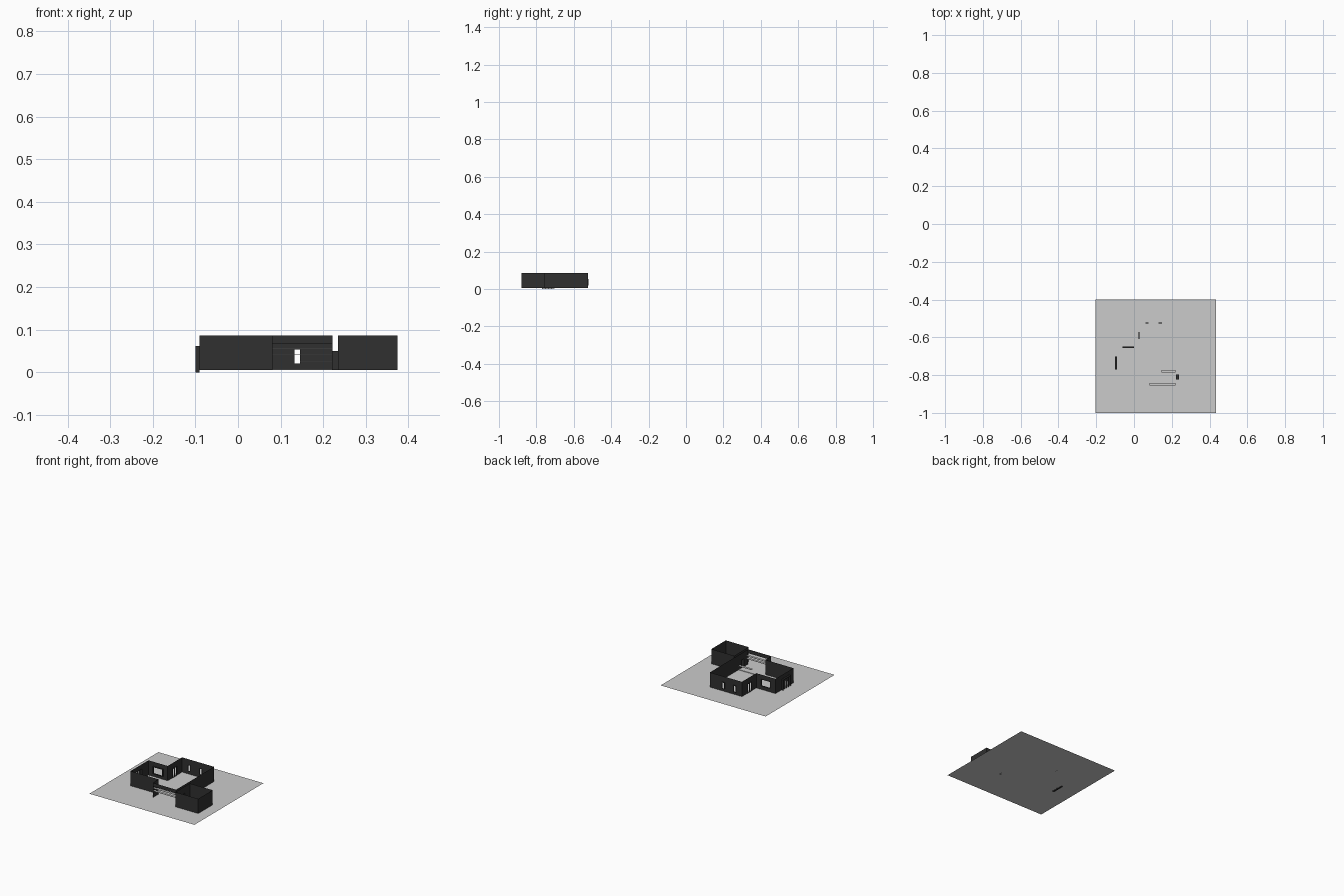
import bpy, bmesh
from mathutils import Vector

if "Cube" in bpy.data.objects:
    bpy.data.objects.remove(bpy.data.objects["Cube"])

G, TOP = 0.005, 0.086   # ground level and wall height

dark = bpy.data.materials.new("dark_wall")
dark.diffuse_color = (0.03, 0.03, 0.03, 1)
dark.use_nodes = True
dark.node_tree.nodes["Principled BSDF"].inputs["Base Color"].default_value = dark.diffuse_color


def finish(name, bm, mat=None):
    bmesh.ops.remove_doubles(bm, verts=bm.verts, dist=1e-5)
    me = bpy.data.meshes.new(name)
    bm.to_mesh(me)
    bm.free()
    ob = bpy.data.objects.new(name, me)
    bpy.context.collection.objects.link(ob)
    if mat:
        me.materials.append(mat)
    return ob


def add_box(bm, lo, hi):
    ret = bmesh.ops.create_cube(bm, size=1)
    for v in ret["verts"]:
        v.co = Vector([lo[i] + (v.co[i] + 0.5) * (hi[i] - lo[i]) for i in range(3)])


def add_wall(bm, p, q, holes=()):
    """Thin wall from p to q; holes are (start, end, z0, z1) along its changing axis."""
    ax = 0 if abs(q[0] - p[0]) > abs(q[1] - p[1]) else 1
    lo, hi = sorted((p[ax], q[ax]))

    def quad(a, b, z0, z1):
        pts = []
        for t, z in ((a, z0), (b, z0), (b, z1), (a, z1)):
            co = [p[0], p[1], z]
            co[ax] = t
            pts.append(bm.verts.new(co))
        bm.faces.new(pts)

    at = lo
    for a, b, z0, z1 in sorted(holes):
        if a > at:
            quad(at, a, G, TOP)
        if z0 > G:
            quad(a, b, G, z0)
        quad(a, b, z1, TOP)
        at = b
    if hi > at:
        quad(at, hi, G, TOP)


def frame(name, ax, pos, depth, hole, mullions=0, t=0.002):
    """Frame around a hole, lying in the plane at right angles to the other axis."""
    a, b, z0, z1 = hole
    bm = bmesh.new()

    def bar(s0, s1, h0, h1):
        lo, hi = [0, 0, h0], [0, 0, h1]
        lo[ax], hi[ax] = s0, s1
        lo[1 - ax], hi[1 - ax] = pos - depth / 2, pos + depth / 2
        add_box(bm, lo, hi)

    bar(a, b, z0, z0 + t)
    bar(a, b, z1 - t, z1)
    for i in range(mullions + 2):
        s = a + (b - a - t) * i / (mullions + 1)
        bar(s, s + t, z0 + t, z1 - t)
    finish(name, bm, dark)


# ground plane
bm = bmesh.new()
bm.faces.new([bm.verts.new(c) for c in
              ((-0.205, -1, G), (0.435, -1, G), (0.435, -0.4, G), (-0.205, -0.4, G))])
finish("ground_plane", bm)

# openings
back_windows = [(0.062, 0.078, 0.018, 0.055), (0.131, 0.147, 0.018, 0.055)]
side_door = (-0.608, -0.572, G, 0.056)
rear_window = (-0.06, 0.0, 0.022, 0.062)
bay = (-0.77, -0.702, 0.0, 0.062)
porch = (0.081, 0.221, G, 0.066)
link = (-0.822, -0.798, G, 0.05)

# main house: stepped outline without a roof
outline = [
    ((0.027, -0.525), (0.222, -0.525), back_windows),
    ((0.222, -0.525), (0.222, -0.855), [link]),
    ((0.222, -0.855), (0.08, -0.855), [porch]),
    ((0.08, -0.855), (0.08, -0.805), []),
    ((0.08, -0.805), (-0.09, -0.805), []),
    ((-0.09, -0.805), (-0.09, -0.65), [bay]),
    ((-0.09, -0.65), (0.027, -0.65), [rear_window]),
    ((0.027, -0.65), (0.027, -0.525), [side_door]),
]
bm = bmesh.new()
for p, q, holes in outline:
    add_wall(bm, p, q, holes)
finish("house_walls", bm, dark)

# detached side room
bm = bmesh.new()
x0, x1, y0, y1 = 0.235, 0.374, -0.88, -0.755
add_wall(bm, (x0, y0), (x1, y0))
add_wall(bm, (x1, y0), (x1, y1))
add_wall(bm, (x1, y1), (x0, y1))
add_wall(bm, (x0, y1), (x0, y0), [link])
finish("side_room_walls", bm, dark)

# window and door frames
for i, w in enumerate(back_windows):
    frame(f"back_window_frame_{i + 1}", 0, -0.523, 0.005, w)
frame("side_door_frame", 1, 0.027, 0.004, side_door, 1)
frame("rear_window_frame", 0, -0.653, 0.008, rear_window)
frame("bay_window_frame", 1, -0.095, 0.009, bay, 3)
frame("link_passage_frame", 1, 0.230, 0.016, link)

# pale horizontal rails across the porch and inside it
bm = bmesh.new()
for z in (0.040, 0.055):
    add_box(bm, (0.081, -0.855, z), (0.221, -0.841, z + 0.002))
finish("porch_rails", bm)
bm = bmesh.new()
add_box(bm, (0.145, -0.787, 0.025), (0.221, -0.773, 0.027))
add_box(bm, (0.081, -0.787, G), (0.221, -0.773, G + 0.003))
finish("inner_rails", bm)
